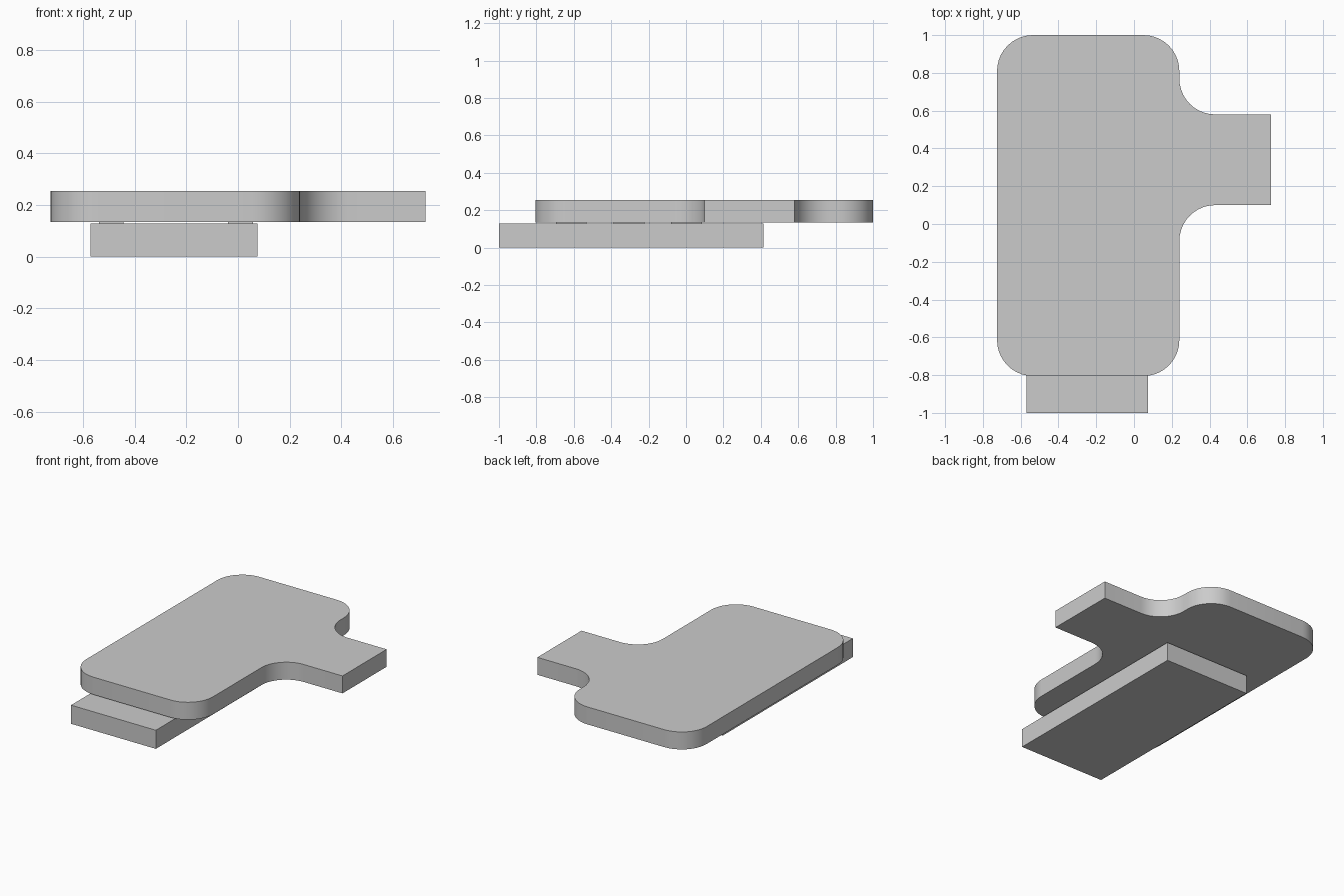
import bpy, bmesh, math
from mathutils import Vector

cube = bpy.data.objects.get("Cube")
if cube:
    bpy.data.objects.remove(cube, do_unlink=True)

grey = bpy.data.materials.new("light_grey")
grey.use_nodes = True
GREY = (0.6, 0.6, 0.6, 1)
grey.diffuse_color = GREY
grey.node_tree.nodes["Principled BSDF"].inputs["Base Color"].default_value = GREY


def rounded(corners, steps=10):
    """Turn (x, y, radius) right-angle corners into an outline with arcs."""
    pts = []
    for i, (x, y, r) in enumerate(corners):
        p = Vector((x, y))
        if r == 0:
            pts.append(p)
            continue
        a = (Vector(corners[i - 1][:2]) - p).normalized() * r
        b = (Vector(corners[(i + 1) % len(corners)][:2]) - p).normalized() * r
        centre = p + a + b
        for k in range(steps + 1):
            t = math.pi / 2 * k / steps
            pts.append(centre - b * math.cos(t) - a * math.sin(t))
    return pts


def slab(name, corners, z0, z1):
    """Extrude an outline from z0 up to z1."""
    bm = bmesh.new()
    base = bm.faces.new([bm.verts.new((p.x, p.y, z0)) for p in rounded(corners)])
    top = bmesh.ops.extrude_face_region(bm, geom=[base], use_keep_orig=True)
    verts = [g for g in top["geom"] if isinstance(g, bmesh.types.BMVert)]
    bmesh.ops.translate(bm, verts=verts, vec=(0, 0, z1 - z0))
    bmesh.ops.recalc_face_normals(bm, faces=bm.faces)
    mesh = bpy.data.meshes.new(name)
    bm.to_mesh(mesh)
    bm.free()
    mesh.materials.append(grey)
    obj = bpy.data.objects.new(name, mesh)
    bpy.context.collection.objects.link(obj)
    return obj


def block(name, x0, x1, y0, y1, z0, z1):
    return slab(name, [(x0, y0, 0), (x1, y0, 0), (x1, y1, 0), (x0, y1, 0)], z0, z1)


# Upper plate: rounded rectangle with a filleted side tab
R = 0.19
plate = slab("top_plate", [
    (-0.725, -0.805, R), (0.24, -0.805, R),
    (0.24, 0.1, R), (0.725, 0.1, 0), (0.725, 0.58, 0), (0.24, 0.58, R),
    (0.24, 1.0, R), (-0.725, 1.0, R)], 0.135, 0.255)
bpy.ops.object.select_all(action="DESELECT")
plate.select_set(True)
bpy.context.view_layer.objects.active = plate
bpy.ops.object.shade_smooth_by_angle(angle=math.radians(30))

# Lower bar
block("lower_bar", -0.57, 0.075, -1.0, 0.415, 0, 0.128)

# Thin spacer pads, two columns of three
for side, x in (("right", -0.49), ("left", 0.01)):
    for row, y in (("front", -0.613), ("middle", -0.305), ("back", 0.003)):
        block(f"spacer_pad_{side}_{row}", x - 0.048, x + 0.048,
              y - 0.082, y + 0.082, 0.128, 0.135)
